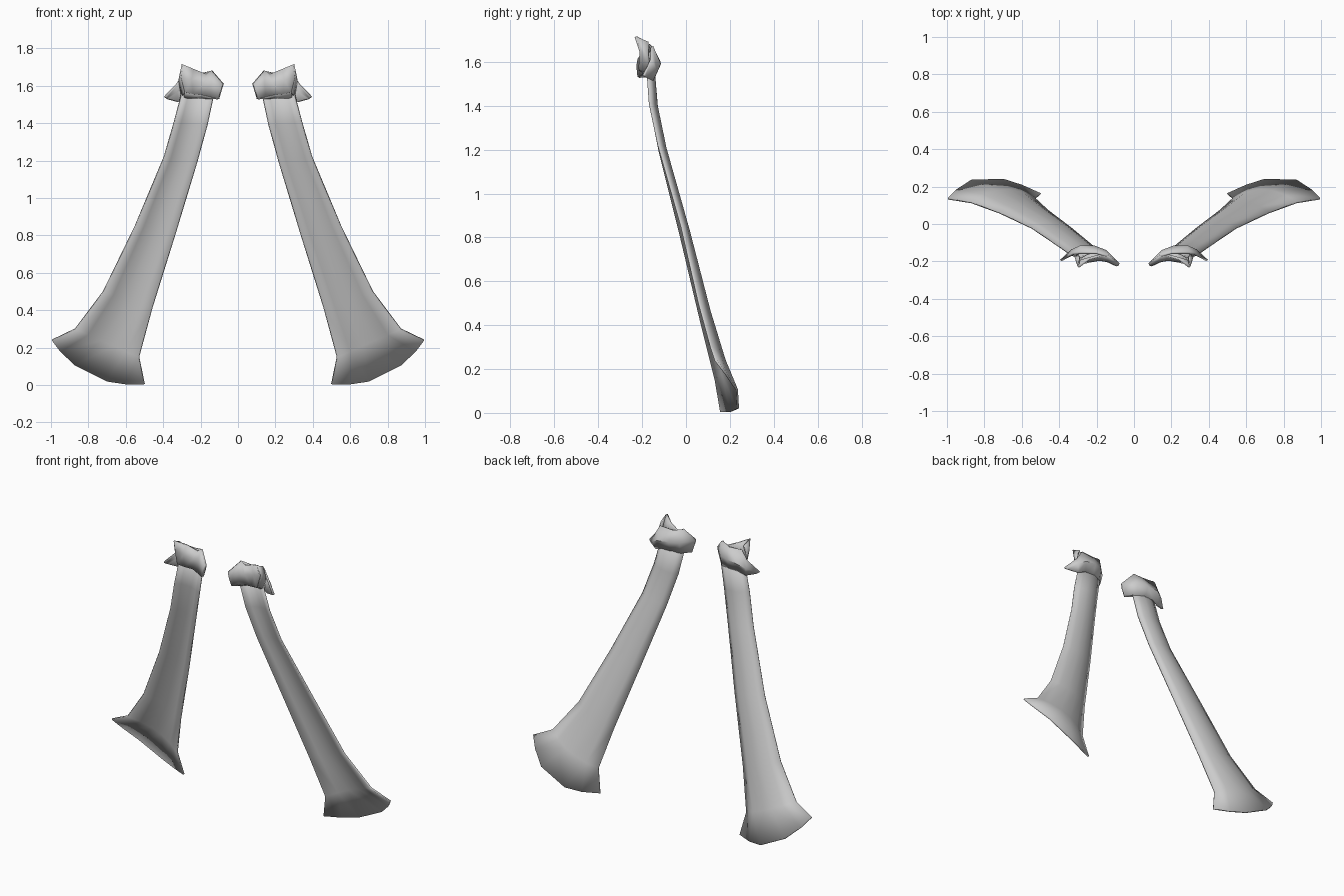
import bpy


def sheet(name, rows, thickness):
    """Mirrored thin cloth sheet from equal-length rows of points."""
    n = len(rows[0])
    verts = [p for row in rows for p in row]
    faces = [(r * n + c, r * n + c + 1, (r + 1) * n + c + 1, (r + 1) * n + c)
             for r in range(len(rows) - 1) for c in range(n - 1)]
    mesh = bpy.data.meshes.new(name)
    mesh.from_pydata(verts, [], faces)
    obj = bpy.data.objects.new(name, mesh)
    bpy.context.collection.objects.link(obj)
    solid = obj.modifiers.new("thickness", 'SOLIDIFY')
    solid.thickness = thickness
    solid.offset = 0
    mirror = obj.modifiers.new("mirror", 'MIRROR')
    mirror.use_axis = (True, False, False)
    bpy.ops.object.select_all(action='DESELECT')
    obj.select_set(True)
    bpy.context.view_layer.objects.active = obj
    bpy.ops.object.shade_smooth_by_angle(angle=0.7)
    return obj


def bowed_row(a, b, bulge, n=6):
    """Row from inner edge a to outer edge b, arched towards the back."""
    row = []
    for i in range(n):
        t = i / (n - 1)
        x, y, z = (p + (q - p) * t for p, q in zip(a, b))
        row.append((x, y + bulge * 4 * t * (1 - t), z))
    return row


# Long flaring ribbon tails: inner edge, outer edge, backward arch
stations = [
    ((0.12, -0.18, 1.60), (0.285, -0.18, 1.62), 0.030),
    ((0.165, -0.16, 1.39), (0.34, -0.165, 1.41), 0.030),
    ((0.22, -0.12, 1.19), (0.395, -0.125, 1.22), 0.030),
    ((0.335, -0.025, 0.81), (0.55, -0.02, 0.85), 0.035),
    ((0.46, 0.07, 0.41), (0.72, 0.06, 0.50), 0.045),
    ((0.53, 0.135, 0.15), (0.87, 0.115, 0.30), 0.055),
]
tail_rows = [bowed_row(*s) for s in stations]
tail_rows.append([(0.50, 0.16, 0.005), (0.60, 0.205, 0.005), (0.70, 0.237, 0.02),
                  (0.87, 0.232, 0.105), (0.95, 0.18, 0.18), (0.995, 0.135, 0.24)])
sheet("ribbon_tails", tail_rows, 0.010)

# Knot front wrap: top, middle and bottom edges
sheet("knot_front_wrap", [
    [(0.08, -0.215, 1.61), (0.14, -0.17, 1.68), (0.17, -0.165, 1.66),
     (0.24, -0.185, 1.69), (0.297, -0.228, 1.715)],
    [(0.09, -0.22, 1.58), (0.14, -0.195, 1.62), (0.185, -0.19, 1.615),
     (0.25, -0.195, 1.63), (0.305, -0.205, 1.645)],
    [(0.105, -0.215, 1.53), (0.145, -0.195, 1.54), (0.19, -0.19, 1.55),
     (0.24, -0.20, 1.555), (0.285, -0.21, 1.565)],
], 0.014)

# Knot back wrap with its pointed outer flap
sheet("knot_back_wrap", [
    [(0.08, -0.215, 1.61), (0.14, -0.17, 1.68), (0.20, -0.155, 1.665),
     (0.29, -0.155, 1.67), (0.325, -0.16, 1.61), (0.392, -0.195, 1.54)],
    [(0.09, -0.21, 1.58), (0.15, -0.145, 1.60), (0.21, -0.122, 1.60),
     (0.285, -0.12, 1.59), (0.33, -0.14, 1.565), (0.385, -0.19, 1.535)],
    [(0.105, -0.21, 1.53), (0.15, -0.16, 1.53), (0.21, -0.145, 1.535),
     (0.27, -0.145, 1.535), (0.32, -0.155, 1.515), (0.375, -0.185, 1.53)],
], 0.012)

# Closing strip under the knot and fold on its outer side
sheet("knot_underside", [
    [(0.105, -0.215, 1.53), (0.19, -0.19, 1.55), (0.285, -0.21, 1.565)],
    [(0.105, -0.21, 1.53), (0.21, -0.145, 1.535), (0.29, -0.15, 1.53)],
], 0.006)
sheet("knot_side_fold", [
    [(0.297, -0.228, 1.715), (0.305, -0.205, 1.645), (0.285, -0.21, 1.565)],
    [(0.295, -0.17, 1.69), (0.315, -0.17, 1.63), (0.30, -0.16, 1.54)],
], 0.008)
